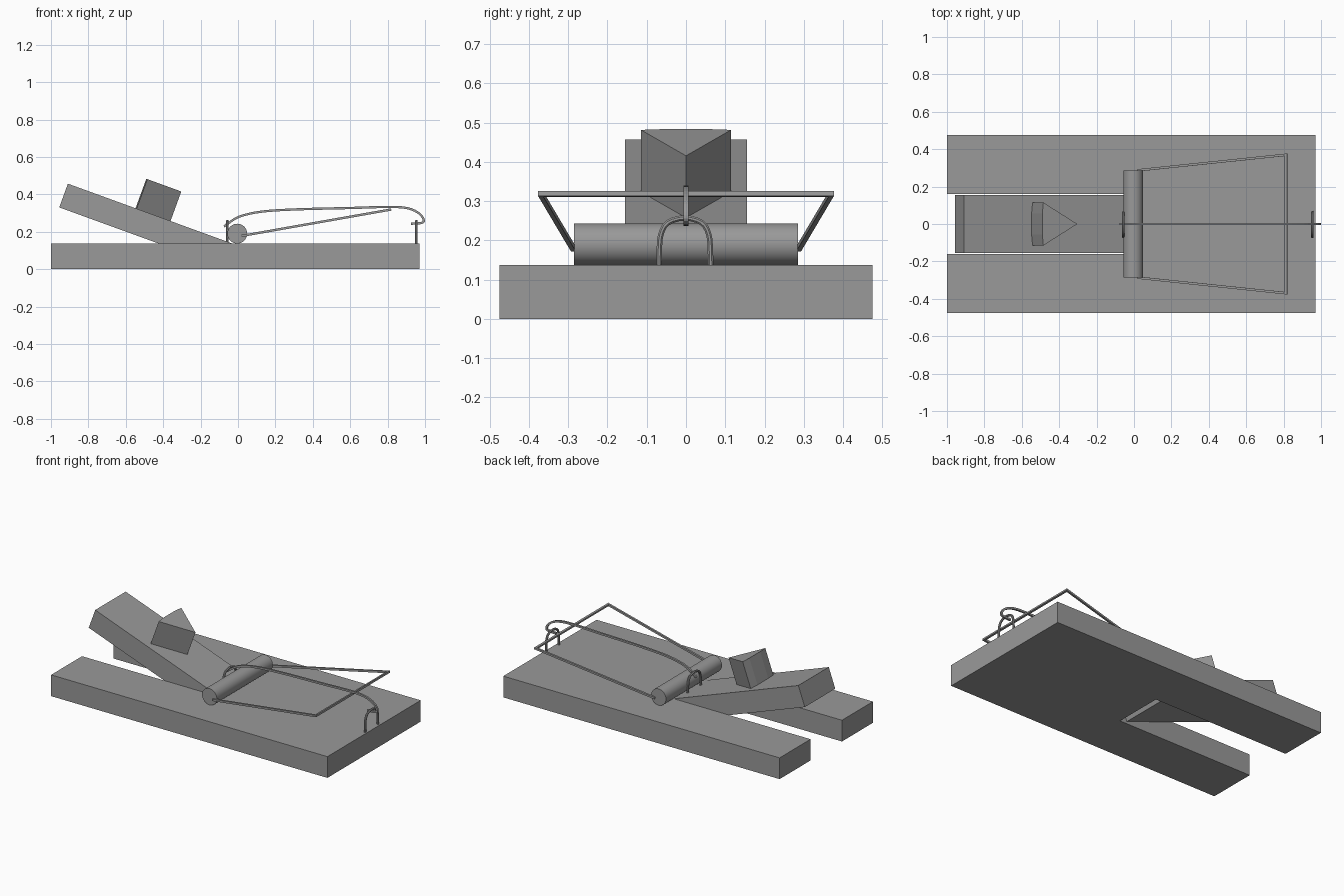
import bpy, bmesh
from math import sin, cos, pi, radians
from mathutils import Vector, Matrix

cube = bpy.data.objects.get("Cube")
if cube:
    bpy.data.objects.remove(cube, do_unlink=True)

# One plain grey for the whole trap
grey = bpy.data.materials.new("mid grey")
grey.use_nodes = True
grey.diffuse_color = (0.32, 0.32, 0.32, 1)
grey.node_tree.nodes["Principled BSDF"].inputs["Base Color"].default_value = (0.32, 0.32, 0.32, 1)


def finish(name, bm, smooth=False):
    bmesh.ops.recalc_face_normals(bm, faces=bm.faces)
    mesh = bpy.data.meshes.new(name)
    bm.to_mesh(mesh)
    bm.free()
    mesh.materials.append(grey)
    obj = bpy.data.objects.new(name, mesh)
    bpy.context.collection.objects.link(obj)
    if smooth:
        bpy.ops.object.select_all(action='DESELECT')
        obj.select_set(True)
        bpy.context.view_layer.objects.active = obj
        bpy.ops.object.shade_smooth_by_angle(angle=radians(40))
    return obj


def prism(name, points, depth, matrix=Matrix()):
    """Extrude a flat outline in local xy upward, then place it."""
    bm = bmesh.new()
    low = [bm.verts.new(matrix @ Vector((x, y, 0))) for x, y in points]
    high = [bm.verts.new(matrix @ Vector((x, y, depth))) for x, y in points]
    bm.faces.new(low)
    bm.faces.new(high)
    for i in range(len(low)):
        j = (i + 1) % len(low)
        bm.faces.new((low[i], low[j], high[j], high[i]))
    return finish(name, bm)


def wire(name, path, normal, radius, sides=4, smooth=False):
    """Sweep a regular section along a planar path with mitred corners."""
    bm = bmesh.new()
    path = [Vector(p) for p in path]
    normal = Vector(normal).normalized()
    rings = []
    for i, p in enumerate(path):
        before = (p - path[max(i - 1, 0)]).normalized()
        after = (path[min(i + 1, len(path) - 1)] - p).normalized()
        tangent = (before + after).normalized()
        stretch = 1 / tangent.dot(after if after.length else before)
        across = tangent.cross(normal) * stretch
        angles = [2 * pi * (k + 0.5) / sides for k in range(sides)]
        rings.append([bm.verts.new(p + radius * (cos(a) * across + sin(a) * normal))
                      for a in angles])
    for a, b in zip(rings, rings[1:]):
        for k in range(sides):
            m = (k + 1) % sides
            bm.faces.new((a[k], a[m], b[m], b[k]))
    bm.faces.new(rings[0])
    bm.faces.new(rings[-1])
    return finish(name, bm, smooth)


def rounded(points, steps=6):
    """Catmull-Rom interpolation through a few control points."""
    pts = [Vector(p) for p in points]
    pts = [2 * pts[0] - pts[1]] + pts + [2 * pts[-1] - pts[-2]]
    out = []
    for a, b, c, d in zip(pts, pts[1:], pts[2:], pts[3:]):
        for s in range(steps):
            t = s / steps
            out.append(0.5 * (2 * b + (c - a) * t + (2 * a - 5 * b + 4 * c - d) * t * t
                              + (3 * b - a - 3 * c + d) * t ** 3))
    return out + [pts[-2]]


# Wooden base with a slot for the pedal
TOP, SLOT_END = 0.137, -0.03
prism("base", [(-1, -0.475), (0.97, -0.475), (0.97, 0.475), (-1, 0.475),
               (-1, 0.16), (SLOT_END, 0.16), (SLOT_END, -0.16), (-1, -0.16)], TOP)

# Tilted pedal hinged at the end of the slot
tilt = Matrix.Translation((SLOT_END, 0, TOP)) @ Matrix.Rotation(radians(20), 4, 'Y')
prism("pedal", [(-0.936, -0.155), (0, -0.155), (0, 0.155), (-0.936, 0.155)],
      -0.135, tilt)

# Bait wedge sitting on the pedal
prism("bait_wedge", [(-0.352, 0), (-0.545, 0.115), (-0.551, 0.055),
                     (-0.551, -0.055), (-0.545, -0.115)], 0.168, tilt)

# Spring roller
bm = bmesh.new()
bmesh.ops.create_cone(bm, cap_ends=True, segments=32, radius1=0.053, radius2=0.053,
                      depth=0.57, matrix=Matrix.Translation((-0.004, 0, 0.19))
                      @ Matrix.Rotation(pi / 2, 4, 'X'))
finish("spring_roller", bm, True)

# Striking frame
near, far = (0.02, 0.287, 0.178), (0.813, 0.37, 0.318)
flip = lambda p: (p[0], -p[1], p[2])
wire("striking_frame", [near, far, flip(far), flip(near)],
     (near[2] - far[2], 0, far[0] - near[0]), 0.0088)

# Curved locking bar
bar = [(-0.075, 0.228), (-0.052, 0.245), (0.01, 0.282), (0.13, 0.308), (0.32, 0.32),
       (0.6, 0.327), (0.81, 0.333), (0.91, 0.325), (0.97, 0.297), (0.993, 0.262),
       (0.98, 0.247), (0.925, 0.243)]
wire("locking_bar", rounded([(x, 0.0, z) for x, z in bar], 4), (0, 1, 0), 0.0085)

# Two staples holding the locking bar
half = [(-0.066, TOP - 0.01), (-0.065, 0.175), (-0.061, 0.215), (-0.043, 0.245)]
arch = half + [(0, 0.257)] + [(-y, z) for y, z in reversed(half)]
for name, x in (("rear_staple", -0.057), ("front_staple", 0.954)):
    wire(name, rounded([(x, y - 0.003, z) for y, z in arch], 3), (1, 0, 0),
         0.0075, 8, True)
